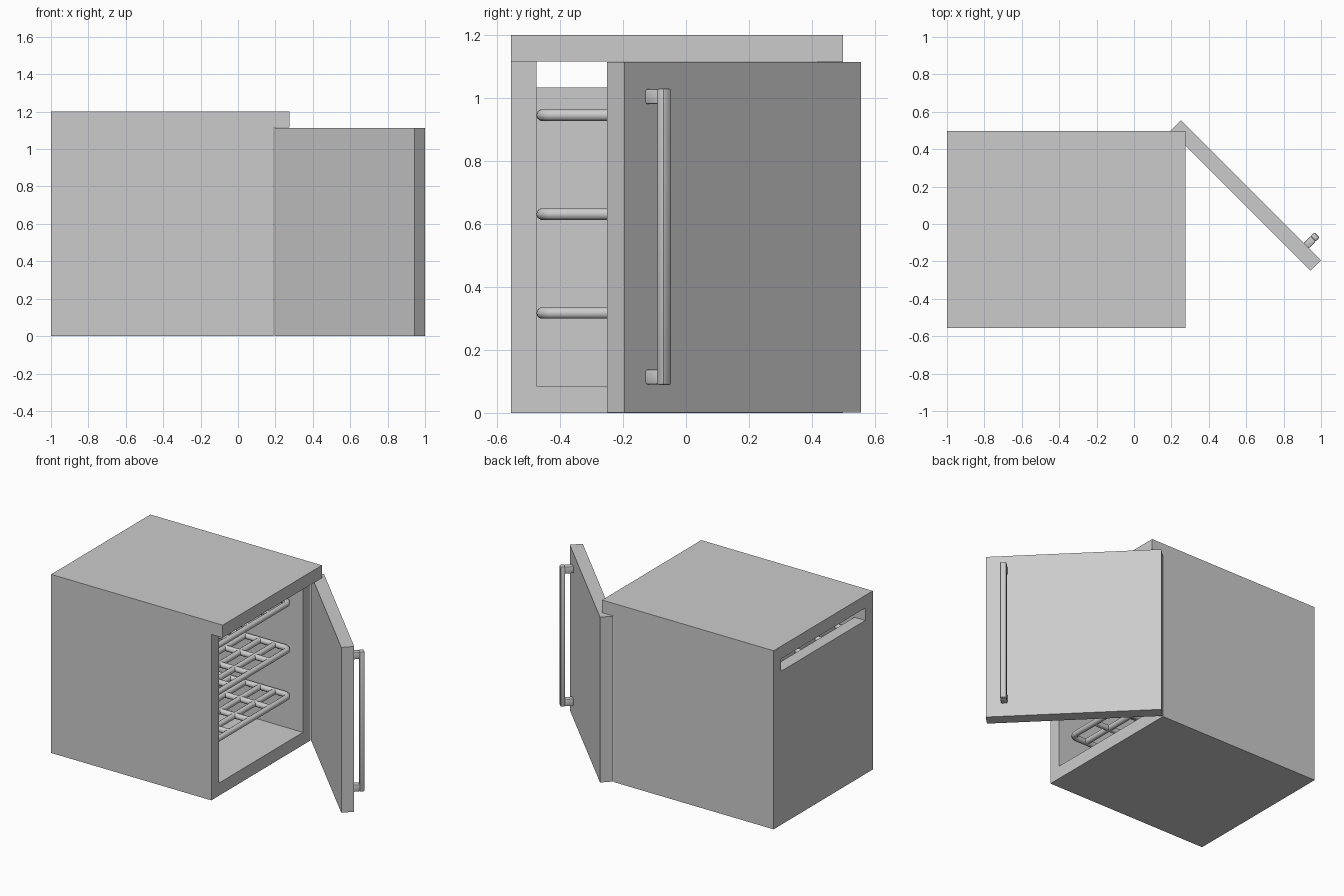
import bpy, math
from mathutils import Matrix, Vector

if "Cube" in bpy.data.objects:
    bpy.data.objects.remove(bpy.data.objects["Cube"])

WALL = 0.08
X0, X1 = -1.0, 0.19        # casing depth (opening faces +x)
Y0, Y1 = -0.555, 0.498     # casing width
SLAB_Z, TOP_Z = 1.115, 1.2


def box(name, lo, hi, bevel=0.0, segments=2):
    """Box between two corners with an optional rounded edge."""
    bpy.ops.mesh.primitive_cube_add(size=1)
    ob = bpy.context.object
    ob.name = name
    lo, hi = Vector(lo), Vector(hi)
    size = hi - lo
    ob.data.transform(Matrix.Translation((lo + hi) / 2) @ Matrix.Diagonal((*size, 1)))
    if bevel:
        m = ob.modifiers.new("bevel", 'BEVEL')
        m.width, m.segments = bevel, segments
        bpy.ops.object.modifier_apply(modifier=m.name)
        bpy.ops.object.shade_smooth_by_angle(angle=math.radians(35))
    return ob


def cut(ob, lo, hi):
    """Subtract a box from an object."""
    cutter = box("cutter", lo, hi)
    cutter.hide_render = True
    m = ob.modifiers.new("cut", 'BOOLEAN')
    m.operation, m.solver, m.object = 'DIFFERENCE', 'EXACT', cutter
    bpy.context.view_layer.objects.active = ob
    bpy.ops.object.modifier_apply(modifier=m.name)
    bpy.data.objects.remove(cutter)


def rounded_loop(x0, x1, y0, y1, r, steps=5):
    """Points of a rectangle with rounded corners."""
    pts = []
    corners = [(x1 - r, y1 - r), (x0 + r, y1 - r), (x0 + r, y0 + r), (x1 - r, y0 + r)]
    for i, (cx, cy) in enumerate(corners):
        for k in range(steps + 1):
            a = math.pi / 2 * (i + k / steps)
            pts.append((cx + r * math.cos(a), cy + r * math.sin(a)))
    return pts


def wire_object(name, paths, radius, z):
    """Round rods along flat paths, given as (points, closed)."""
    cu = bpy.data.curves.new(name, 'CURVE')
    cu.dimensions = '3D'
    cu.bevel_depth, cu.bevel_resolution, cu.use_fill_caps = radius, 3, True
    for pts, closed in paths:
        sp = cu.splines.new('POLY')
        sp.points.add(len(pts) - 1)
        for p, (x, y) in zip(sp.points, pts):
            p.co = (x, y, z, 1)
        sp.use_cyclic_u = closed
    ob = bpy.data.objects.new(name, cu)
    bpy.context.collection.objects.link(ob)
    bpy.ops.object.select_all(action='DESELECT')
    ob.select_set(True)
    bpy.context.view_layer.objects.active = ob
    bpy.ops.object.convert(target='MESH')
    bpy.ops.object.shade_smooth_by_angle(angle=math.radians(50))


# casing, hollowed out, with a vent slot high in the back wall
casing = box("casing", (X0, Y0, 0), (X1, Y1, SLAB_Z))
cut(casing, (X0 + WALL, Y0 + WALL, 0.085), (X1 + 0.2, Y1 - WALL, TOP_Z))
cut(casing, (X0 - 0.2, Y0 + WALL, 1.032), (X0 + 0.2, Y1 - WALL, TOP_Z))

# worktop overhanging the door opening
box("worktop", (X0, Y0, SLAB_Z), (0.275, Y1, TOP_Z))

# wire racks
R = 0.019
rx0, rx1 = X0 + WALL + 0.025, 0.105
ry0, ry1 = Y0 + WALL + R, Y1 - WALL - R
rods = [(rounded_loop(rx0, rx1, ry0, ry1, 0.04), True)]
for i in range(1, 9):
    x = rx0 + (rx1 - rx0) * i / 9
    rods.append(([(x, ry0), (x, ry1)], False))
for i in range(1, 4):
    y = ry0 + (ry1 - ry0) * i / 4
    rods.append(([(rx0, y), (rx1, y)], False))
for i in range(3):
    wire_object(f"rack_{i + 1}", rods, R, 0.317 + 0.314 * i)

# door and handle, modelled flat (x along door, y outward) then swung open
U = 0.948
parts = [box("door", (0, 0, 0.002), (1.06, 0.08, 1.113)),
         box("handle_bar", (U - 0.02, 0.13, 0.088), (U + 0.02, 0.161, 1.03), 0.008)]
for name, z in (("handle_mount_lower", 0.09), ("handle_mount_upper", 0.98)):
    parts.append(box(name, (U - 0.02, 0.078, z), (U + 0.02, 0.134, z + 0.048), 0.007))
swing = Matrix.Translation((0.194, 0.4985, 0)) @ Matrix.Rotation(math.radians(-45), 4, 'Z')
for ob in parts:
    ob.data.transform(swing)
